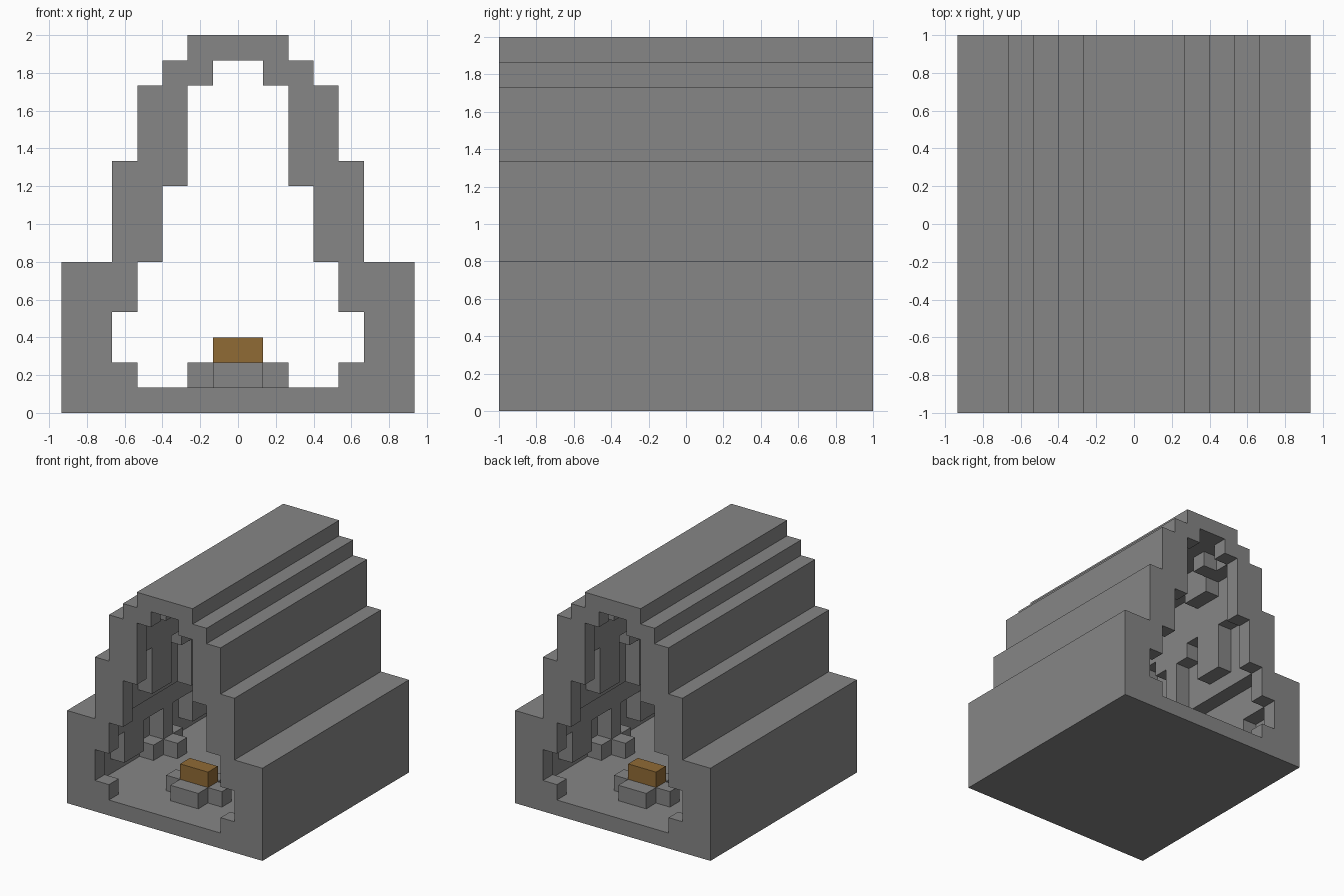
import bpy
import bmesh
from mathutils import Vector

cube = bpy.data.objects.get("Cube")
if cube:
    bpy.data.objects.remove(cube)

U = 2 / 15          # edge of one block
DEPTH = 15          # blocks from front to back
DIRECTIONS = [Vector(d) for d in
              ((1, 0, 0), (-1, 0, 0), (0, 1, 0), (0, -1, 0), (0, 0, 1), (0, 0, -1))]


def material(name, color):
    mat = bpy.data.materials.new(name)
    mat.use_nodes = True
    mat.diffuse_color = (*color, 1)
    mat.node_tree.nodes["Principled BSDF"].inputs["Base Color"].default_value = (*color, 1)
    return mat


def block(x0, x1, y0, y1, z0, z1):
    """Cells of a box, mirrored left to right and front to back."""
    cells = set()
    for x in range(x0, x1):
        for y in range(y0, y1):
            for z in range(z0, z1):
                cells |= {(i, j, z) for i in (x, -1 - x) for j in (y, DEPTH - 1 - y)}
    return cells


def tiers(steps, y0, y1):
    """Stack of (half width, bottom, top) steps swept along the depth."""
    return set().union(*(block(0, half, y0, y1, low, high) for half, low, high in steps))


def build(name, cells, mat):
    """Skin the outside of a group of cells and merge its flat faces."""
    bm = bmesh.new()
    corners = {}

    def corner(p):
        key = tuple(round(c) for c in p)
        if key not in corners:
            corners[key] = bm.verts.new((key[0] * U, (key[1] - DEPTH / 2) * U, key[2] * U))
        return corners[key]

    for cell in sorted(cells):
        centre = Vector(cell) + Vector((0.5, 0.5, 0.5))
        for d in DIRECTIONS:
            if tuple(int(c + n) for c, n in zip(cell, d)) in cells:
                continue
            a = Vector((abs(d.y) + abs(d.z), abs(d.x), 0)) / 2
            a = Vector((0, 0.5, 0)) if d.x else Vector((0.5, 0, 0))
            b = d.cross(a)
            mid = centre + d / 2
            bm.faces.new([corner(mid + s * a + t * b)
                          for s, t in ((-1, -1), (1, -1), (1, 1), (-1, 1))])
    bmesh.ops.dissolve_limit(bm, angle_limit=0.01, verts=bm.verts[:], edges=bm.edges[:])
    mesh = bpy.data.meshes.new(name)
    bm.to_mesh(mesh)
    bm.free()
    mesh.materials.append(mat)
    obj = bpy.data.objects.new(name, mesh)
    bpy.context.collection.objects.link(obj)
    return obj


stone = material("stone grey", (0.24, 0.24, 0.24))
wood = material("wood brown", (0.28, 0.145, 0.036))

# Stepped outer rock
cave = tiers([(7, 0, 6), (5, 6, 10), (4, 10, 13), (3, 13, 14), (2, 14, 15)], 0, DEPTH)

# Narrow mouths at both ends, wider chamber between them
cave -= tiers([(4, 1, 2), (5, 2, 4), (4, 4, 6), (3, 6, 9), (2, 9, 13), (1, 13, 14)], 0, DEPTH)
cave -= tiers([(6, 1, 4), (5, 4, 6), (4, 6, 10), (3, 10, 13), (2, 13, 14)], 1, DEPTH - 1)

# Outcrops on the chamber walls, between mouth and middle
cave |= block(5, 6, 3, 5, 2, 4)
cave |= block(3, 4, 3, 5, 7, 10)
cave |= block(2, 3, 3, 5, 12, 13)
cave |= block(1, 2, 2, 3, 13, 14)

# Pillars and rubble at the middle of the walls
cave |= block(5, 6, 7, 8, 1, 4)
cave |= block(5, 6, 6, 7, 1, 2)
cave |= block(4, 5, 7, 8, 1, 2)
cave |= block(3, 4, 7, 8, 6, 10)
cave |= block(3, 4, 6, 7, 9, 10)
build("cave_shell", cave, stone)

# Two fire pits: a ring of stones around stacked logs
ring = block(0, 1, 2, 3, 1, 2) | block(1, 2, 3, 4, 1, 2) | block(0, 1, 4, 5, 1, 2)
build("fire_ring_stones", ring, stone)
build("fire_logs", block(0, 1, 3, 4, 1, 3), wood)
